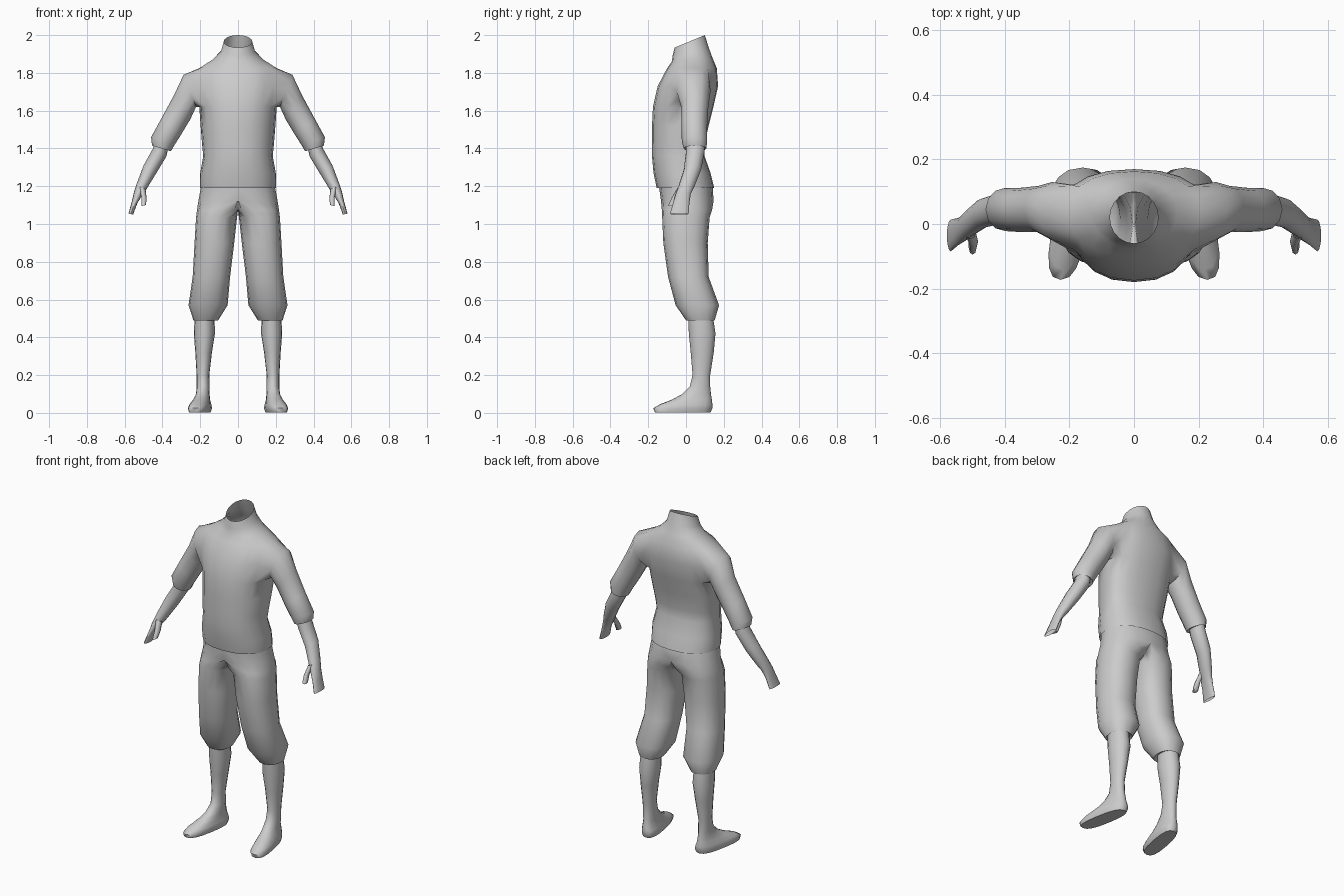
import bpy, bmesh
from math import cos, sin, pi
from mathutils import Vector


def ring(bm, a, b, y0, y1, n=14, mid=None, tilt=0, skew=0, p=1.0):
    """Oval cross-section from inner point a to outer point b (x, z), deep from y0 to y1."""
    mid = (y0 + y1) / 2 if mid is None else mid
    out = []
    for k in range(n):
        t = 2 * pi * k / n
        c, s = cos(t), sin(t)
        c = 0 if abs(c) < 1e-6 else (abs(c) ** p) * (1 if c > 0 else -1)
        s = 0 if abs(s) < 1e-6 else (abs(s) ** p) * (1 if s > 0 else -1)
        y = mid + s * ((y1 - mid) if s > 0 else (mid - y0))
        x = (a[0] + b[0]) / 2 + c * (b[0] - a[0]) / 2 - skew * s
        z = (a[1] + b[1]) / 2 + c * (b[1] - a[1]) / 2 + tilt * s
        out.append(bm.verts.new((max(x, 0), y, z)))
    return out


def join(bm, r, q):
    n = len(r)
    for k in range(n):
        bm.faces.new((r[k], r[(k + 1) % n], q[(k + 1) % n], q[k]))


def loft(bm, rings, cap=False):
    for r, q in zip(rings, rings[1:]):
        join(bm, r, q)
    if cap:
        bm.faces.new(rings[-1])


def finish(bm, name):
    """Drop the walls on the centre plane, mirror and smooth."""
    inner = [f for f in bm.faces if all(v.co.x < 1e-5 for v in f.verts)]
    bmesh.ops.delete(bm, geom=inner, context='FACES')
    bmesh.ops.recalc_face_normals(bm, faces=bm.faces)
    me = bpy.data.meshes.new(name)
    bm.to_mesh(me)
    bm.free()
    ob = bpy.data.objects.new(name, me)
    bpy.context.collection.objects.link(ob)
    m = ob.modifiers.new("mirror", 'MIRROR')
    m.merge_threshold = 0.0005
    bpy.ops.object.select_all(action='DESELECT')
    ob.select_set(True)
    bpy.context.view_layer.objects.active = ob
    bpy.ops.object.shade_smooth_by_angle(angle=1.1)
    return ob


# Shirt: torso loft (z, half width, front, back, tilt)
bm = bmesh.new()
N = 20
torso = [ring(bm, (-w, z), (w, z), f, b, N, mid=m, tilt=t, p=p) for z, w, f, b, m, t, p in [
    (1.19, .20, -.155, .15, 0, 0, .88),
    (1.27, .20, -.172, .13, 0, 0, .88),
    (1.36, .184, -.18, .098, -.01, 0, .88),
    (1.42, .19, -.18, .098, 0, 0, .88),
    (1.52, .198, -.18, .12, .02, 0, .88),
    (1.62, .205, -.175, .145, .035, 0, .88),
    (1.73, .225, -.15, .17, .04, 0, .88),
    (1.825, .205, -.10, .163, .04, 0, .9),
    (1.87, .135, -.075, .14, .035, .01, 1),
    (1.915, .09, -.07, .12, .025, .02, 1),
    (1.967, .075, -.06, .10, .02, .033, 1)]]
loft(bm, torso)
# Armhole: cut four columns by two rows out of the side
hole = [torso[r][c] for r, c in [(7, 0), (7, 1), (7, 2), (6, 2), (5, 2), (5, 1),
                                 (5, 0), (5, -1), (5, -2), (6, -2), (7, -2), (7, -1)]]
patch = set(hole + [torso[6][c] for c in (-1, 0, 1)])
bmesh.ops.delete(bm, geom=[f for f in bm.faces if all(v in patch for v in f.verts)],
                 context='FACES_ONLY')
# Sleeve, ending in a turned-in cuff
sleeve = [ring(bm, a, b, f, k, 12) for a, b, f, k in [
    ((.222, 1.62), (.288, 1.79), -.05, .13),
    ((.252, 1.555), (.34, 1.68), -.025, .118),
    ((.30, 1.475), (.405, 1.56), -.025, .112),
    ((.338, 1.415), (.46, 1.46), -.022, .112),
    ((.355, 1.385), (.455, 1.415), -.012, .108),
    ((.375, 1.395), (.44, 1.425), .005, .095)]]
loft(bm, [hole] + sleeve)
for v in [v for v in bm.verts if not v.link_faces]:
    bm.verts.remove(v)
finish(bm, "shirt")

# Trousers: clamped half-loft splits into a leg below the crotch
bm = bmesh.new()
loft(bm, [ring(bm, (i, z), (o, z), f, b, 16, p=.88) for z, i, o, f, b in [
    (1.25, -.188, .188, -.14, .12),
    (1.19, -.197, .197, -.142, .142),
    (1.12, -.21, .21, -.132, .146),
    (1.075, -.06, .217, -.128, .138),
    (1.035, .005, .222, -.126, .125),
    (.90, .02, .23, -.12, .115),
    (.72, .042, .24, -.095, .12),
    (.57, .055, .262, -.055, .175),
    (.49, .105, .236, .0, .152),
    (.50, .125, .228, .015, .14)]])
finish(bm, "trousers")

# Lower leg and foot
bm = bmesh.new()
loft(bm, [ring(bm, (i, z), (o, z), f, b, 16, mid=m, skew=s, p=p) for z, i, o, f, b, m, s, p in [
    (.53, .125, .228, .01, .14, .08, 0, 1),
    (.42, .122, .234, .015, .156, .085, 0, 1),
    (.32, .138, .226, .025, .147, .085, 0, 1),
    (.20, .152, .219, .035, .128, .08, 0, 1),
    (.14, .150, .219, .02, .128, .075, 0, 1),
    (.10, .150, .222, -.02, .132, .05, .005, .95),
    (.07, .150, .235, -.075, .137, .02, .012, .9),
    (.045, .148, .25, -.14, .14, -.01, .022, .8),
    (.025, .146, .256, -.173, .14, -.02, .026, .78),
    (.003, .155, .25, -.165, .13, -.02, .026, .75)]], cap=True)
finish(bm, "lower_leg")

# Forearm and mitten hand
bm = bmesh.new()
loft(bm, [ring(bm, a, b, f, k, 12) for a, b, f, k in [
    ((.365, 1.43), (.435, 1.47), .0, .10),
    ((.378, 1.36), (.45, 1.40), .0, .098),
    ((.435, 1.265), (.50, 1.31), -.012, .08),
    ((.484, 1.185), (.536, 1.215), -.04, .045),
    ((.508, 1.15), (.552, 1.165), -.055, .025),
    ((.533, 1.11), (.563, 1.115), -.068, .018),
    ((.555, 1.05), (.58, 1.055), -.085, .014)]])
finish(bm, "forearm_and_hand")

# Thumb
bm = bmesh.new()
loft(bm, [ring(bm, a, b, f, k, 8) for a, b, f, k in [
    ((.490, 1.185), (.525, 1.20), -.045, -.005),
    ((.483, 1.135), (.512, 1.145), -.075, -.035),
    ((.488, 1.10), (.512, 1.095), -.095, -.055)]], cap=True)
finish(bm, "thumb")
